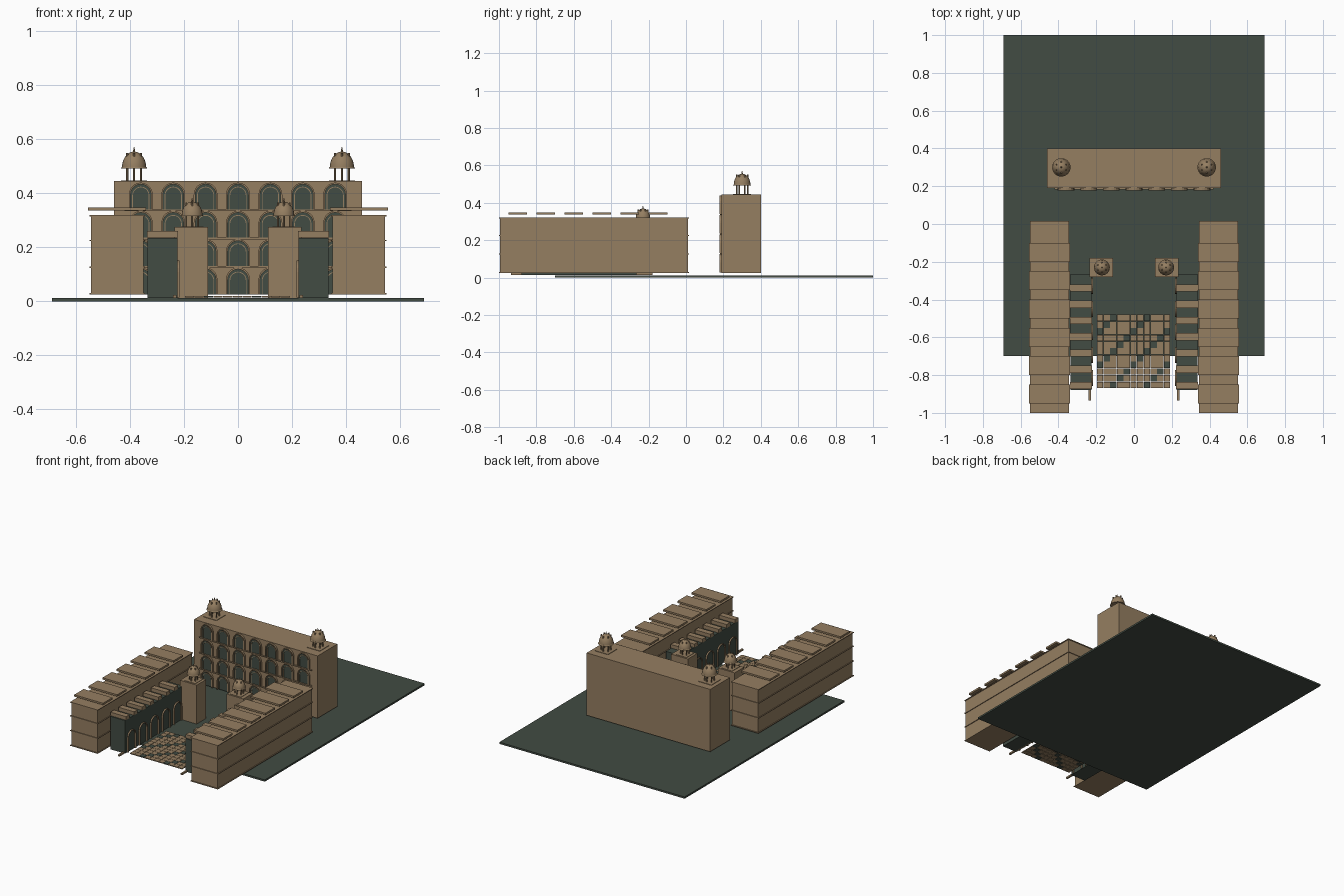
import bpy, bmesh
from math import sin, cos, pi, radians
from mathutils import Matrix, Vector

cube = bpy.data.objects.get("Cube")
if cube:
    bpy.data.objects.remove(cube)


def material(name, color):
    m = bpy.data.materials.new(name)
    m.use_nodes = True
    m.diffuse_color = color
    m.node_tree.nodes["Principled BSDF"].inputs["Base Color"].default_value = color
    return m


TAN = material("sandstone", (0.30, 0.21, 0.12, 1))
GREEN = material("dark green", (0.054, 0.072, 0.056, 1))


def finish(name, bm, mat, smooth=False):
    bmesh.ops.recalc_face_normals(bm, faces=bm.faces)
    mesh = bpy.data.meshes.new(name)
    bm.to_mesh(mesh)
    bm.free()
    mesh.materials.append(mat)
    ob = bpy.data.objects.new(name, mesh)
    bpy.context.collection.objects.link(ob)
    if smooth:
        bpy.ops.object.select_all(action='DESELECT')
        ob.select_set(True)
        bpy.context.view_layer.objects.active = ob
        bpy.ops.object.shade_smooth_by_angle(angle=radians(40))
    return ob


def add_box(bm, x, y, z):
    """Add a box given (low, high) ranges on each axis."""
    lo, hi = Vector((x[0], y[0], z[0])), Vector((x[1], y[1], z[1]))
    m = Matrix.Translation((lo + hi) / 2) @ Matrix.Diagonal((*(hi - lo), 1))
    bmesh.ops.create_cube(bm, size=1, matrix=m)


def box(name, x, y, z, mat=TAN):
    bm = bmesh.new()
    add_box(bm, x, y, z)
    return finish(name, bm, mat)


def mirrored(x, side):
    return tuple(sorted((x[0] * side, x[1] * side)))


def arch_points(width, height, steps=10):
    """Outline of a round-headed opening, from left foot to right foot."""
    r = width / 2
    arc = [(-r * cos(pi * i / steps), height - r + r * sin(pi * i / steps))
           for i in range(steps + 1)]
    return [(-r, 0)] + arc + [(r, 0)]


def extrude(bm, faces, depth):
    new = bmesh.ops.extrude_face_region(bm, geom=faces)["geom"]
    verts = [v for v in new if isinstance(v, bmesh.types.BMVert)]
    bmesh.ops.translate(bm, verts=verts, vec=(0, -depth, 0))


def arch_panel(name, place, width, height, depth, mat):
    bm = bmesh.new()
    face = bm.faces.new([bm.verts.new((u, 0, v)) for u, v in arch_points(width, height)])
    extrude(bm, [face], depth)
    finish(name, bm, mat).matrix_world = place


def arch_frame(name, place, width, height, rim, depth):
    bm = bmesh.new()
    outer = [bm.verts.new((u, 0, v)) for u, v in arch_points(width, height)]
    inner = [bm.verts.new((u, 0, v))
             for u, v in arch_points(width - 2 * rim, height - rim)]
    faces = [bm.faces.new((outer[i], outer[i + 1], inner[i + 1], inner[i]))
             for i in range(len(outer) - 1)]
    extrude(bm, faces, depth)
    finish(name, bm, TAN).matrix_world = place


def cupola(name, x, y, z, s):
    """Domed kiosk: plinth, ring of posts, eave, dome and finial."""
    place = Matrix.Translation((x, y, z)) @ Matrix.Scale(s, 4)
    bm = bmesh.new()
    add_box(bm, (-.048, .048), (-.048, .048), (0, .003))
    for i in range(6):
        a = pi / 6 + i * pi / 3
        bmesh.ops.create_cone(bm, cap_ends=True, segments=8, radius1=.004, radius2=.004, depth=.105,
                              matrix=Matrix.Translation((.029 * cos(a), .029 * sin(a), .0525)))
    finish(name + "_posts", bm, TAN).matrix_world = place

    bm = bmesh.new()
    bmesh.ops.create_uvsphere(bm, u_segments=24, v_segments=16, radius=1,
                              matrix=Matrix.Diagonal((.045, .045, .06, 1)))
    cut = bmesh.ops.bisect_plane(bm, geom=bm.verts[:] + bm.edges[:] + bm.faces[:], dist=1e-5,
                                 plane_co=(0, 0, 0), plane_no=(0, 0, 1), clear_inner=True)
    rim = [e for e in cut["geom_cut"] if isinstance(e, bmesh.types.BMEdge)]
    bmesh.ops.contextual_create(bm, geom=rim)
    bmesh.ops.create_cone(bm, cap_ends=True, segments=24, radius1=.049, radius2=.045, depth=.006)
    bmesh.ops.create_cone(bm, cap_ends=True, segments=8, radius1=.005, radius2=.001, depth=.02,
                          matrix=Matrix.Translation((0, 0, .066)))
    bmesh.ops.translate(bm, verts=bm.verts, vec=(0, 0, .05))
    finish(name + "_dome", bm, TAN, smooth=True).matrix_world = place


# Ground slab
box("ground", (-.69, .69), (-.70, 1), (0, .012), GREEN)

# Rear palace with four rows of arched windows
box("palace_block", (-.46, .46), (.19, .40), (.025, .445))
for row in range(4):
    z = .026 + row * .105
    if row:
        box("palace_ledge", (-.42, .42), (.183, .191), (z - .007, z))
    for col in range(-3, 4):
        place = Matrix.Translation((col * .12, .19, z))
        arch_panel("palace_window", place, .08, .094, .003, GREEN)
        arch_frame("palace_window_frame", place, .088, .099, .006, .012)
        arch_frame("palace_inner_frame", place, .064, .084, .003, .006)

for side, label in ((1, "left"), (-1, "right")):
    cupola(label + "_palace_cupola", side * .385, .30, .445, 1)

    # Long side wing with string courses and raised roof slabs
    box(label + "_wing", mirrored((.35, .545), side), (-.995, .01), (.025, .318))
    for z in (.025, .124, .223, .315):
        box(label + "_wing_band", mirrored((.345, .55), side), (-1, .015), (z, z + .005))
    for i in range(6):
        y = -.9 + i * .15
        box(label + "_roof_slab", mirrored((.34, .555), side), (y - .05, y + .05), (.336, .348))

    # Courtyard arcade with arches and awning slabs
    box(label + "_arcade", mirrored((.225, .335), side), (-.88, -.265), (.013, .235), GREEN)
    box(label + "_arcade_curb", mirrored((.228, .24), side), (-.935, -.30), (.013, .024))
    for i in range(7):
        y = -.855 + i * .086
        box(label + "_awning_slab", mirrored((.222, .338), side), (y - .019, y + .019), (.236, .26))
    for i in range(5):
        place = (Matrix.Translation((side * .225, -.815 + i * .122, .014))
                 @ Matrix.Rotation(-side * pi / 2, 4, 'Z'))
        arch_frame(label + "_arcade_arch", place, .085, .138, .006, .009)

    # Gate tower
    box(label + "_gate_tower", mirrored((.112, .236), side), (-.28, -.18), (.013, .275))
    cupola(label + "_tower_cupola", side * .17, -.23, .275, .86)

# Courtyard paving with diagonal dark stripes
paving = {TAN: bmesh.new(), GREEN: bmesh.new()}
for i in range(11):
    for j in range(11):
        x, y = -.18 + i * .0355, -.852 + j * .0355
        mat = GREEN if (i - j) % 5 == 2 else TAN
        add_box(paving[mat], (x - .0168, x + .0168), (y - .0168, y + .0168), (.014, .02))
finish("paving_light", paving[TAN], TAN)
finish("paving_dark", paving[GREEN], GREEN)
